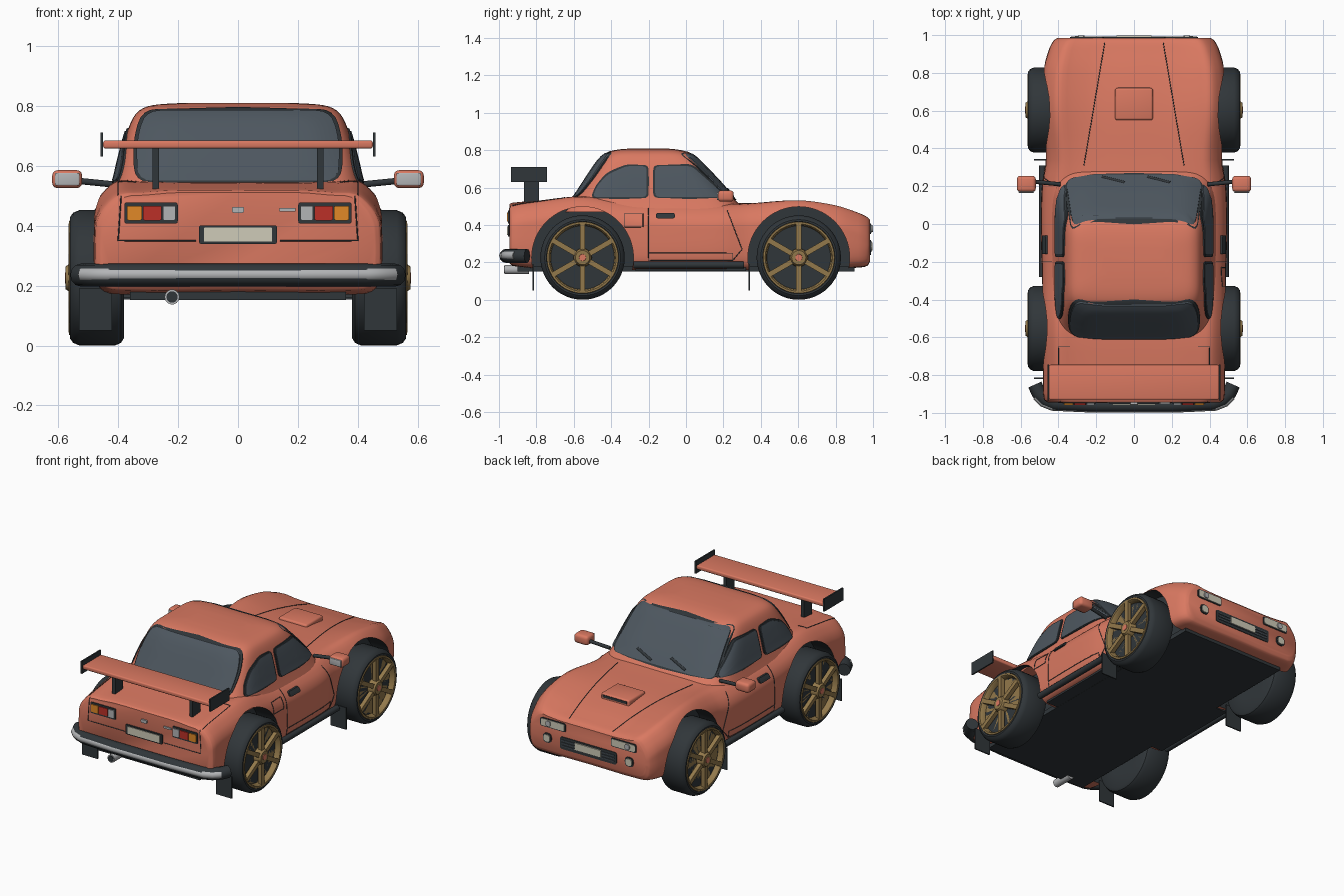
import bpy, bmesh, math
from mathutils import Vector, Matrix
from mathutils.bvhtree import BVHTree

if "Cube" in bpy.data.objects:
    bpy.data.objects.remove(bpy.data.objects["Cube"])


def mat(name, *c):
    m = bpy.data.materials.new(name)
    m.diffuse_color = (*c, 1)
    m.use_nodes = True
    m.node_tree.nodes["Principled BSDF"].inputs["Base Color"].default_value = m.diffuse_color
    return m


PAINT, DARK = mat("paint", .70, .19, .12), mat("dark", .03, .037, .042)
GLASS, BRONZE = mat("glass", .075, .095, .115), mat("bronze", .29, .19, .07)
CHROME, CREAM = mat("chrome", .45, .46, .47), mat("cream", .62, .6, .48)
RED, ORANGE = mat("red", .5, .03, .02), mat("orange", .75, .25, .02)


def make(name, bm, material, mirror=False, angle=35):
    bmesh.ops.remove_doubles(bm, verts=bm.verts, dist=1e-5)
    bmesh.ops.recalc_face_normals(bm, faces=bm.faces)
    me = bpy.data.meshes.new(name)
    bm.to_mesh(me)
    ob = bpy.data.objects.new(name, me)
    bpy.context.collection.objects.link(ob)
    me.materials.append(material)
    bpy.ops.object.select_all(action='DESELECT')
    ob.select_set(True)
    bpy.context.view_layer.objects.active = ob
    bpy.ops.object.shade_smooth_by_angle(angle=math.radians(angle))
    if mirror:
        ob.modifiers.new("mirror", 'MIRROR')
    return ob


def smooth(ts, pts, k):
    """Hermite curve through pts at parameters ts, k steps per segment."""
    P = [Vector(p) for p in pts]
    n, out = len(P), []
    tan = [(P[min(i + 1, n - 1)] - P[max(i - 1, 0)]) / (ts[min(i + 1, n - 1)] - ts[max(i - 1, 0)]) for i in range(n)]
    for i in range(n - 1):
        h = ts[i + 1] - ts[i]
        for j in range(k):
            s = j / k
            out.append(P[i] * (2*s**3 - 3*s**2 + 1) + tan[i] * h * (s**3 - 2*s**2 + s)
                       + P[i + 1] * (3*s**2 - 2*s**3) + tan[i + 1] * h * (s**3 - s**2))
    return out + [P[-1]]


def loft(rings):
    bm = bmesh.new()
    V = [[bm.verts.new(p) for p in r] for r in rings]
    n = len(V[0])
    for a, b in zip(V, V[1:]):
        for i in range(n):
            bm.faces.new((a[i], a[(i + 1) % n], b[(i + 1) % n], b[i]))
    bm.faces.new(V[0])
    bm.faces.new(V[-1])
    return bm


def box(name, lo, hi, material, bevel=0, mirror=False):
    bm = bmesh.new()
    bmesh.ops.create_cube(bm, size=1)
    for v in bm.verts:
        v.co = Vector([(a + b) / 2 + c * (b - a) for a, b, c in zip(lo, hi, v.co)])
    if bevel:
        bmesh.ops.bevel(bm, geom=bm.edges[:], offset=bevel, segments=3, affect='EDGES', profile=.5)
    return make(name, bm, material, mirror)


def lathe(name, prof, y, z, material, mirror=True, seg=48):
    """Spin (x, radius) points about an axis along x."""
    bm = loft([[(x, y + r * math.cos(2*math.pi*i/seg), z + r * math.sin(2*math.pi*i/seg))
                for i in range(seg)] for x, r in prof])
    return make(name, bm, material, mirror)


def tube(name, paths, r, material, res=3):
    cu = bpy.data.curves.new(name, 'CURVE')
    cu.dimensions, cu.bevel_depth, cu.bevel_resolution, cu.use_fill_caps = '3D', r, res, True
    for path in paths:
        sp = cu.splines.new('POLY')
        sp.points.add(len(path) - 1)
        for p, q in zip(sp.points, path):
            p.co = (*q, 1)
    cu.materials.append(material)
    ob = bpy.data.objects.new(name, cu)
    bpy.context.collection.objects.link(ob)


# Main body: half-section lofted through stations (y, width, bottom, fender, centre)
stations = [(-.945, .455, .20, .495, .51), (-.93, .475, .185, .505, .518), (-.8, .48, .17, .525, .53),
            (-.55, .485, .16, .55, .545), (-.28, .485, .16, .515, .52), (0, .49, .16, .505, .52),
            (.2, .485, .16, .505, .52), (.34, .465, .16, .512, .515), (.6, .485, .16, .532, .505),
            (.8, .48, .17, .505, .475), (.92, .45, .175, .465, .445), (.97, .425, .185, .44, .43),
            (.985, .405, .21, .425, .415)]


def section(s):
    y, w, b, f, c = s
    half = [(0, b), (.85*w, b), (.96*w, b + .02), (w, b + .08), (w, f - .13), (.99*w, f - .09),
            (.94*w, f - .045), (.83*w, f), (.68*w, c + (f - c) * .55), (.45*w, c), (0, c)]
    ts = [0]
    for p, q in zip(half, half[1:]):
        ts.append(ts[-1] + math.dist(p, q))
    h = smooth(ts, half, 3)
    return [(p[0], y, p[1]) for p in h] + [(-p[0], y, p[1]) for p in h[-2:0:-1]]


bm = loft([section(s) for s in smooth([s[0] for s in stations], stations, 4)])
BODY = BVHTree.FromBMesh(bm)
body = make("body_shell", bm, PAINT)

# Wheel arches cut with dark cylinders
AXLES = {"rear": -.553, "front": .603}
WZ = .226
for nm, y in AXLES.items():
    for s in (1, -1):
        cut = lathe("arch_cutter", [(s*.35, .272), (s*.7, .272)], y, WZ, DARK, False, 64)
        m = body.modifiers.new("arch", 'BOOLEAN')
        m.object, m.operation, m.solver, m.material_mode = cut, 'DIFFERENCE', 'EXACT', 'TRANSFER'
        bpy.context.view_layer.objects.active = body
        bpy.ops.object.modifier_apply(modifier=m.name)
        bpy.data.objects.remove(cut)
bpy.ops.object.select_all(action='DESELECT')
body.select_set(True)
bpy.ops.object.shade_smooth_by_angle(angle=math.radians(35))

# Cabin: rounded plan outlines stacked by height (z, rear y, front y, half width)
levels = [(.47, -.67, .32, .44), (.55, -.60, .25, .412), (.62, -.552, .19, .395), (.70, -.50, .115, .374),
          (.76, -.455, .055, .35), (.79, -.415, .01, .32), (.804, -.36, -.05, .27), (.81, -.28, -.12, .17)]


def outline(l):
    z, y0, y1, w = l
    e = lambda v: math.copysign(abs(v) ** (1 / 3), v)
    ang = [2 * math.pi * (i + .5) / 72 for i in range(72)]
    return [(w * e(math.cos(a)), (y0 + y1) / 2 + (y1 - y0) / 2 * e(math.sin(a)), z) for a in ang]


bm = loft([outline(l) for l in smooth(range(len(levels)), levels, 4)])
CABIN = BVHTree.FromBMesh(bm)
make("cabin", bm, PAINT)

# Projection of flat outlines on to the bodywork
AX = {'-y': (lambda a, b: Vector((a, -2, b)), Vector((0, 1, 0))), '+y': (lambda a, b: Vector((a, 2, b)), Vector((0, -1, 0))),
      '+x': (lambda a, b: Vector((2, a, b)), Vector((-1, 0, 0))), '+z': (lambda a, b: Vector((a, b, 2)), Vector((0, 0, -1)))}


def project(a, b, axis, off, target):
    o, d = AX[axis][0](a, b), AX[axis][1]
    hit = target.ray_cast(o, d)[0] or target.find_nearest(o + d)[0]
    return hit - d * off


def rounded(poly, r):
    out, n = [], len(poly)
    P = [Vector(p) for p in poly]
    for i in range(n):
        p, a, b = P[i], P[i - 1] - P[i], P[(i + 1) % n] - P[i]
        u, v = p + a.normalized() * min(r, a.length * .45), p + b.normalized() * min(r, b.length * .45)
        out += [u * (1 - t)**2 + p * 2 * t * (1 - t) + v * t * t for t in (0, .25, .5, .75, 1)]
        nxt = P[(i + 1) % n] - b.normalized() * min(r, b.length * .45)
        out += [v.lerp(nxt, t / 6) for t in range(1, 6)]
    return out


def rect(cx, cz, w, h):
    return [(cx - w/2, cz - h/2), (cx + w/2, cz - h/2), (cx + w/2, cz + h/2), (cx - w/2, cz + h/2)]


def decal(name, poly, axis, material, off=.005, r=.008, target=BODY, mirror=False, grow=0):
    pts = rounded(poly, r)
    c = sum(pts, Vector((0, 0))) / len(pts)
    pts = [p + (p - c).normalized() * grow for p in pts]
    rings = [[project(*c.lerp(p, k / 7), axis, off, target) for p in pts] for k in (.05, 1, 2, 3, 4, 5, 6, 7)]
    rings.append([project(*p, axis, -.012, target) for p in pts])
    return make(name, loft(rings), material, mirror)


def seam(name, lines, axis, mirror=True, target=BODY, r=.0022):
    paths = []
    for l in lines:
        P = [Vector(p) for p in l]
        path = [project(*a.lerp(b, i / 10), axis, .0005, target) for a, b in zip(P, P[1:]) for i in range(11)]
        paths.append(path)
        if mirror:
            paths.append([(-p.x, p.y, p.z) for p in path])
    tube(name, paths, r, DARK, 1)


# Windows with dark surrounds
windows = [("rear_window", [(-.335, .55), (.335, .55), (.34, .68), (.31, .785), (-.31, .785), (-.34, .68)], '-y', .05, False),
           ("windscreen", [(-.36, .545), (.36, .545), (.325, .783), (-.325, .783)], '+y', .04, False),
           ("door_window", [(-.165, .55), (.205, .55), (.19, .575), (.03, .715), (-.165, .715)], '+x', .025, True),
           ("quarter_window", [(-.50, .55), (-.21, .55), (-.21, .715), (-.32, .715), (-.42, .67), (-.475, .61)], '+x', .025, True)]
for nm, poly, ax, r, mir in windows:
    decal(nm + "_seal", poly, ax, DARK, .006, r, CABIN, mir, .011)
    decal(nm, poly, ax, GLASS, .009, r, CABIN, mir)
seam("wipers", [[(-.17, .555), (-.05, .59)], [(.07, .555), (.19, .59)]], '+y', False, CABIN, .011)

# Panel gaps
seam("bonnet_gaps", [[(.155, .96), (.265, .31)]], '+z')
seam("boot_gaps", [[(.39, .50), (.40, .35), (.14, .35)]], '-y')
seam("boot_top_gap", [[(.34, -.65), (.40, -.65), (.40, -.93)]], '+z')
seam("door_gaps", [[(-.2, .49), (-.2, .21), (.25, .21), (.30, .27), (.22, .48)], [(-.2, .25), (.25, .25), (.25, .21)]], '+x')
seam("fuel_flap", [[(-.33, .39), (-.23, .39), (-.23, .46), (-.33, .46), (-.33, .39)]], '+x', False)
decal("door_handle", rect(-.11, .45, .1, .028), '+x', DARK, .012, mirror=True)

# Tail: lamps, plate, lock and badge bar
decal("tail_lamp_frame", rect(.29, .442, .178, .07), '-y', DARK, .006, mirror=True)
for nm, x, w, m in (("reverse_lamp", .23, .042, CHROME), ("brake_lamp", .286, .062, RED), ("indicator_lamp", .346, .05, ORANGE)):
    decal(nm, rect(x, .442, w, .048), '-y', m, .012, .005, mirror=True)
decal("rear_plate_frame", rect(0, .37, .26, .062), '-y', DARK, .008)
decal("rear_plate", rect(0, .37, .228, .046), '-y', CREAM, .012, .003)
decal("boot_lock", rect(0, .453, .04, .02), '-y', CHROME, .01, .005)
decal("trim_bar", rect(.165, .453, .055, .012), '-y', CHROME, .007, .004)

# Nose: lamps, grille and plate
decal("headlamp_frame", rect(.25, .38, .18, .055), '+y', DARK, .004, .014, mirror=True)
decal("headlamp", rect(.25, .38, .165, .043), '+y', CREAM, .007, .01, mirror=True)
decal("headlamp_bulb", rect(.28, .38, .034, .034), '+y', CHROME, .014, .017, mirror=True)
decal("fog_lamp_ring", rect(.29, .285, .06, .06), '+y', DARK, .006, .03, mirror=True)
decal("fog_lamp", rect(.29, .285, .044, .044), '+y', CREAM, .011, .022, mirror=True)
decal("grille", rect(0, .28, .4, .078), '+y', DARK, .004, .015)
for z in (.262, .28, .298):
    decal("grille_bar", rect(0, z, .37, .006), '+y', GLASS, .008, .002)
decal("front_plate", rect(0, .285, .185, .045), '+y', CREAM, .012, .003)

# Bonnet scoop
box("scoop", (-.1, .55, .45), (.1, .72, .522), PAINT, .012)
box("scoop_mouth", (-.086, .70, .497), (.086, .7225, .513), DARK)

# Rear bumper with bright strip, exhaust
bump = [(.525, -.85), (.505, -.895), (.47, -.93), (.42, -.95), (.2, -.96)]
path = lambda dx, dy, k, z: [(x + dx, y + dy, z) for x, y in bump[k:]] + [(-x - dx, y + dy, z) for x, y in bump[::-1][:len(bump) - k]]
tube("rear_bumper", [path(0, 0, 0, .235)], .038, DARK, 4)
tube("bumper_strip", [path(.012, -.016, 1, .237)], .023, CHROME, 4)
tube("exhaust", [[(-.22, -.84, .162), (-.22, -.97, .162)]], .025, CHROME, 5)
tube("exhaust_bore", [[(-.22, -.9, .162), (-.22, -.973, .162)]], .019, DARK, 5)

# Floor and sills
box("floor", (-.36, -.9, .152), (.36, .9, .18), DARK)
box("centre_floor", (-.44, -.27, .153), (.44, .32, .18), DARK)
tube("sill", [[(s*.485, -.28, .187), (s*.485, .31, .187)] for s in (1, -1)], .019, DARK, 4)

# Rear wing
box("wing_blade", (-.45, -.93, .657), (.45, -.745, .684), PAINT, .008)
box("wing_end_plate", (.45, -.935, .63), (.459, -.743, .71), DARK, 0, True)
box("wing_strut", (.263, -.865, .5), (.285, -.787, .66), DARK, 0, True)

# Door mirrors
box("mirror_housing", (.52, .17, .525), (.62, .255, .585), PAINT, .018, True)
box("mirror_glass", (.529, .165, .534), (.611, .19, .576), CHROME, .004, True)
tube("mirror_stalk", [[(s*.39, .21, .535), (s*.54, .225, .55)] for s in (1, -1)], .011, DARK)

# Wheels, hubs, spokes and mud flaps
for nm, y in AXLES.items():
    lathe(nm + "_tyre", [(.38, .12), (.38, .2), (.39, .217), (.41, .2255), (.53, .2255), (.55, .217), (.56, .203),
                         (.56, .193), (.545, .188), (.53, .17), (.53, .02)], y, WZ, DARK)
    lathe(nm + "_rim", [(.53, .17), (.556, .174), (.563, .18), (.563, .19), (.545, .194), (.53, .19), (.53, .17)], y, WZ, BRONZE)
    lathe(nm + "_hub", [(.52, .05), (.56, .048), (.575, .038), (.575, .001)], y, WZ, BRONZE, seg=24)
    lathe(nm + "_hub_cap", [(.57, .02), (.578, .018), (.578, .001)], y, WZ, PAINT, seg=24)
    bm = bmesh.new()
    for k in range(6):
        spoke = Matrix.Translation((0, y, WZ)) @ Matrix.Rotation(math.radians(60 * k), 4, 'X') \
            @ Matrix.Translation((.552, 0, .107)) @ Matrix.Diagonal((.026, .028, .15, 1))
        bmesh.ops.create_cube(bm, size=1, matrix=spoke)
    make(nm + "_spokes", bm, BRONZE, True)
    fy = y - .264
    box(nm + "_mud_flap", (.42, fy - .004, .05), (.53, fy + .004, .19), DARK, 0, True)
